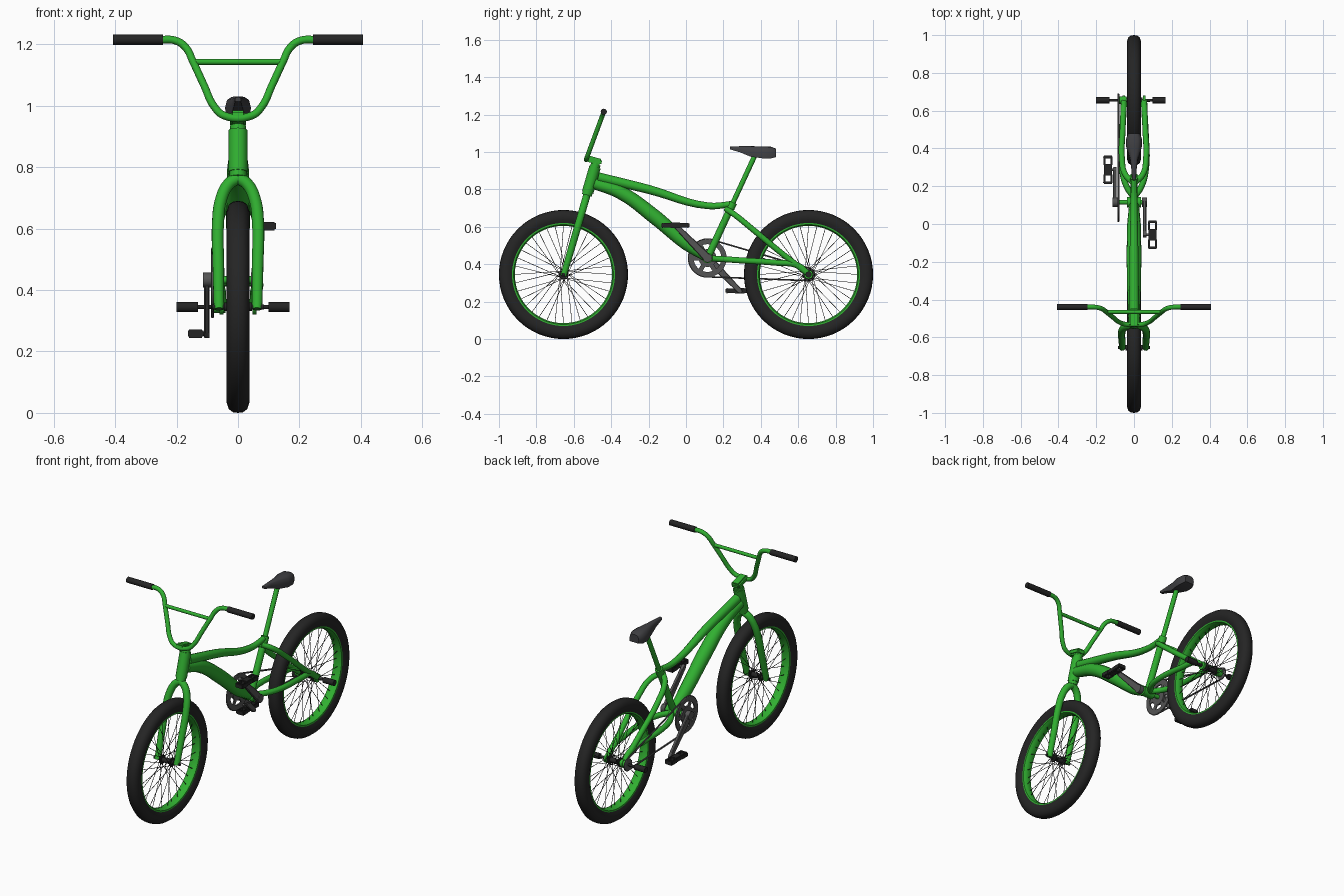
import bpy, bmesh
from math import sin, cos, pi, radians
from mathutils import Vector, Matrix

if "Cube" in bpy.data.objects:
    bpy.data.objects.remove(bpy.data.objects["Cube"])


def mat(name, col):
    m = bpy.data.materials.new(name)
    m.diffuse_color = (*col, 1)
    m.use_nodes = True
    m.node_tree.nodes["Principled BSDF"].inputs["Base Color"].default_value = m.diffuse_color
    return m


GREEN = mat("green_paint", (0.03, 0.43, 0.03))
BLACK = mat("black_rubber", (0.018, 0.018, 0.018))
STEEL = mat("dark_steel", (0.09, 0.09, 0.09))
SEAT = mat("seat_vinyl", (0.05, 0.05, 0.055))


def finish(ob, m, angle=40):
    if m:
        ob.data.materials.clear()
        ob.data.materials.append(m)
    bpy.ops.object.select_all(action='DESELECT')
    ob.select_set(True)
    bpy.context.view_layer.objects.active = ob
    if ob.type == 'CURVE':
        bpy.ops.object.convert(target='MESH')
    bpy.ops.object.shade_smooth_by_angle(angle=radians(angle))
    return bpy.context.object


def tube(name, pts, r, m, radii=None, poly=False, cyclic=False, res=4):
    cu = bpy.data.curves.new(name, 'CURVE')
    cu.dimensions = '3D'
    cu.bevel_depth, cu.bevel_resolution, cu.use_fill_caps = r, res, True
    cu.resolution_u = 6
    poly = poly or len(pts) == 2
    sp = cu.splines.new('POLY' if poly else 'BEZIER')
    cps = sp.points if poly else sp.bezier_points
    cps.add(len(pts) - 1)
    for i, p in enumerate(pts):
        if poly:
            cps[i].co = (*p, 1)
        else:
            cps[i].co = p
            cps[i].handle_left_type = cps[i].handle_right_type = 'AUTO'
        cps[i].radius = radii[i] if radii else 1
    sp.use_cyclic_u = cyclic
    ob = bpy.data.objects.new(name, cu)
    bpy.context.collection.objects.link(ob)
    return finish(ob, m)


def from_bm(name, bm, m, angle=40):
    bmesh.ops.recalc_face_normals(bm, faces=bm.faces)
    me = bpy.data.meshes.new(name)
    bm.to_mesh(me)
    bm.free()
    ob = bpy.data.objects.new(name, me)
    bpy.context.collection.objects.link(ob)
    return finish(ob, m, angle)


def loft(name, loops, m, closed=False, angle=40):
    # skin a list of equal closed loops
    bm = bmesh.new()
    rows = [[bm.verts.new(p) for p in lp] for lp in loops]
    n = len(rows[0])
    for i in range(len(rows) if closed else len(rows) - 1):
        a, b = rows[i], rows[(i + 1) % len(rows)]
        for j in range(n):
            bm.faces.new((a[j], a[(j + 1) % n], b[(j + 1) % n], b[j]))
    if not closed:
        bm.faces.new(rows[0])
        bm.faces.new(rows[-1])
    return from_bm(name, bm, m, angle)


def ring(name, prof, y, z, m, seg=64, tooth=0):
    # revolve a closed (x, radius) profile around an axis along x
    loops = []
    for i in range(seg):
        a = 2 * pi * i / seg
        k = 1 - tooth * (i % 2)
        loops.append([(x, y + r * k * cos(a), z + r * k * sin(a)) for x, r in prof])
    return loft(name, loops, m, True)


def box(name, loc, size, m, rx=0, bevel=0.004):
    bm = bmesh.new()
    bmesh.ops.create_cube(bm, size=1, matrix=Matrix.Translation(loc)
                          @ Matrix.Rotation(rx, 4, 'X') @ Matrix.Diagonal((*size, 1)))
    bmesh.ops.bevel(bm, geom=bm.edges[:], offset=bevel, segments=2, affect='EDGES')
    return from_bm(name, bm, m)


AX = 0.345
# wheels
half_tire = [(0.025, 0.272), (0.035, 0.292), (0.037, 0.312), (0.030, 0.333), (0.016, 0.343)]
tire = half_tire + [(0, 0.345)] + [(-x, r) for x, r in reversed(half_tire)]
rim = [(0.027, 0.28), (0.026, 0.267), (0.012, 0.260), (-0.012, 0.260), (-0.026, 0.267), (-0.027, 0.28)]
for tag, cy in (("front", -0.655), ("rear", 0.655)):
    ring(tag + "_tire", tire, cy, AX, BLACK)
    ring(tag + "_rim", rim, cy, AX, GREEN)
    tube(tag + "_hub", [(-0.045, cy, AX), (0.045, cy, AX)], 0.014, BLACK)
    tube(tag + "_axle", [(-0.085, cy, AX), (0.085, cy, AX)], 0.008, BLACK)
    for s in (-1, 1):
        tube(tag + "_hub_flange", [(s * 0.028, cy, AX), (s * 0.035, cy, AX)], 0.025, BLACK)
    bm = bmesh.new()
    for i in range(36):
        s = 1 if i % 2 else -1
        a = 2 * pi * i / 36
        b = a + (0.9 if i % 4 < 2 else -0.9)
        p = Vector((s * 0.031, cy + 0.022 * cos(b), AX + 0.022 * sin(b)))
        q = Vector((s * 0.004, cy + 0.263 * cos(a), AX + 0.263 * sin(a)))
        d = q - p
        bmesh.ops.create_cone(bm, segments=5, radius1=0.0015, radius2=0.0015, depth=d.length,
                              matrix=Matrix.Translation((p + q) / 2) @ d.to_track_quat('Z', 'Y').to_matrix().to_4x4())
    from_bm(tag + "_spokes", bm, BLACK)


def fy(z):  # steering axis
    return -0.527 + (z - 0.78) * 0.29


# fork, head tube, headset, stem
for s in (-1, 1):
    leg = [(0, 0.765), (0.03, 0.745), (0.055, 0.695), (0.065, 0.62), (0.064, 0.48), (0.062, 0.338)]
    tube("fork_leg", [(s * x, fy(z), z) for x, z in leg], 0.020, GREEN, [1, 1, 1, 1, 0.95, 0.85])
for name, z0, z1, r in (("head_tube", 0.785, 0.92, 0.031), ("lower_headset", 0.768, 0.785, 0.027),
                        ("upper_headset", 0.92, 0.935, 0.026), ("steerer", 0.93, 0.962, 0.02)):
    tube(name, [(0, fy(z0), z0), (0, fy(z1), z1)], r, GREEN)
box("stem", (0, -0.497, 0.957), (0.052, 0.096, 0.034), GREEN, -0.27, 0.008)


# handlebar
def hb(x, z):
    return (x, -0.53 + 0.37 * (z - 0.97), z)


half = [(0.045, 0.968), (0.078, 0.998), (0.11, 1.065), (0.148, 1.147), (0.168, 1.187), (0.2, 1.211), (0.26, 1.215), (0.39, 1.215)]
bar = [hb(-x, z) for x, z in reversed(half)] + [hb(x, z) for x, z in half]
tube("handlebar", bar, 0.0125, GREEN)
tube("handlebar_crossbar", [hb(-0.145, 1.143), hb(0.145, 1.143)], 0.010, GREEN)
for s in (-1, 1):
    tube("grip", [hb(s * 0.245, 1.215), hb(s * 0.407, 1.215)], 0.0165, BLACK)

# main frame
tube("top_tube", [(0, -0.47, 0.865), (0, -0.2, 0.80), (0, 0.12, 0.712), (0, 0.25, 0.722)], 0.024, GREEN, [1.1, 1, 0.75, 0.65])
tube("down_tube", [(0, -0.49, 0.832), (0, -0.35, 0.783), (0, -0.17, 0.655), (0, 0, 0.512), (0, 0.115, 0.435)],
     0.036, GREEN, [0.85, 1, 1.1, 1, 0.7])
tube("seat_tube", [(0, 0.115, 0.433), (0, 0.25, 0.725)], 0.019, GREEN)
tube("seat_clamp", [(0, 0.237, 0.698), (0, 0.252, 0.73)], 0.022, GREEN)
tube("seat_post", [(0, 0.245, 0.715), (0, 0.37, 0.985)], 0.0135, GREEN)
tube("bottom_bracket", [(-0.037, 0.115, 0.433), (0.037, 0.115, 0.433)], 0.028, GREEN)
for s in (-1, 1):
    tube("chain_stay", [(0, 0.14, 0.43), (s * 0.04, 0.20, 0.427), (s * 0.064, 0.30, 0.42),
                        (s * 0.062, 0.48, 0.408), (s * 0.055, 0.60, 0.392), (s * 0.054, 0.65, 0.352)], 0.016, GREEN)
    tube("seat_stay", [(0, 0.215, 0.695), (s * 0.045, 0.26, 0.665), (s * 0.064, 0.35, 0.592),
                       (s * 0.06, 0.5, 0.468), (s * 0.054, 0.655, 0.347)], 0.0155, GREEN)
    tube("dropout", [(s * 0.048, 0.655, AX), (s * 0.06, 0.655, AX)], 0.024, GREEN)
    # pegs, slightly offset to the drive side
    tube("rear_peg", [(s * 0.115 - 0.016, 0.655, AX), (s * 0.184 - 0.016, 0.655, AX)], 0.0165, BLACK)
tube("peg_axle", [(-0.14, 0.655, AX), (0.11, 0.655, AX)], 0.007, BLACK)

# seat
secs = [(0.235, 0.010, 1.028, 1.014), (0.29, 0.014, 1.031, 0.998), (0.345, 0.022, 1.031, 0.975),
        (0.41, 0.042, 1.030, 0.966), (0.455, 0.041, 1.028, 0.966), (0.48, 0.030, 1.018, 0.972)]
shape = [(0, 1), (0.5, 0.98), (0.85, 0.82), (1, 0.45), (0.95, 0), (-0.95, 0), (-1, 0.45), (-0.85, 0.82), (-0.5, 0.98)]
loft("seat", [[(w * a, y, b + (t - b) * h) for a, h in shape] for y, w, t, b in secs], SEAT)

# sprocket, rear cog and chain
BY, BZ, CX = 0.115, 0.433, -0.083
ring("sprocket", [(CX - 0.004, 0.102), (CX + 0.004, 0.102), (CX + 0.004, 0.074), (CX - 0.004, 0.074)], BY, BZ, STEEL, 64)
ring("sprocket_inner", [(CX - 0.005, 0.048), (CX + 0.005, 0.048), (CX + 0.005, 0.008), (CX - 0.005, 0.008)], BY, BZ, STEEL, 24)
for i in range(6):
    a = i * pi / 3
    box("sprocket_arm", (CX, BY + 0.06 * cos(a), BZ + 0.06 * sin(a)), (0.007, 0.045, 0.024), STEEL, a, 0.001)
ring("rear_cog", [(CX - 0.004, 0.034), (CX + 0.004, 0.034), (CX + 0.004, 0.008), (CX - 0.004, 0.008)], 0.655, AX, STEEL, 24, 0.1)
tube("cog_driver", [(CX, 0.655, AX), (-0.04, 0.655, AX)], 0.02, GREEN)
arc = [(CX, BY + 0.101 * cos(a), BZ + 0.101 * sin(a)) for a in (radians(80 + 11.25 * i) for i in range(17))]
arc += [(CX, 0.655 + 0.033 * cos(a), AX + 0.033 * sin(a)) for a in (radians(-100 + 22.5 * i) for i in range(9))]
tube("chain", arc, 0.005, STEEL, poly=True, cyclic=True, res=1)

# cranks and pedals
tube("crank_spindle", [(-0.11, BY, BZ), (0.068, BY, BZ)], 0.012, GREEN)
for tag, cx, px, d in (("left", -0.101, -0.138, 1), ("right", 0.056, 0.098, -1)):
    py, pz = BY + d * 0.172, BZ - d * 0.175
    loops = []
    for t, w in ((-0.06, 0.014), (0, 0.022), (0.1, 0.022), (0.92, 0.014), (1, 0.014), (1.05, 0.008)):
        y, z = BY + (py - BY) * t, BZ + (pz - BZ) * t
        ny, nz = 0.707 * w, 0.707 * w * d * d
        loops.append([(cx + sx * 0.009, y + sw * ny, z + sw * nz)
                      for sx, sw in ((-1, -0.8), (-0.6, -1), (0.6, -1), (1, -0.8), (1, 0.8), (0.6, 1), (-0.6, 1), (-1, 0.8))])
    loft(tag + "_crank_arm", loops, STEEL, angle=30)
    tube(tag + "_crank_boss", [(cx - 0.013, BY, BZ), (cx + 0.013, BY, BZ)], 0.024, STEEL)
    tube(tag + "_pedal_axle", [(cx, py, pz), (px, py, pz)], 0.007, STEEL)
    box(tag + "_pedal_core", (px, py, pz), (0.042, 0.06, 0.028), BLACK)
    for s in (-1, 1):
        box(tag + "_pedal_end", (px, py + s * 0.068, pz), (0.050, 0.014, 0.027), BLACK)
        box(tag + "_pedal_rail_inner", (px + 0.019, py + s * 0.045, pz), (0.01, 0.045, 0.026), BLACK, 0, 0.003)
        box(tag + "_pedal_rail_outer", (px - 0.019, py + s * 0.045, pz), (0.01, 0.045, 0.026), BLACK, 0, 0.003)
